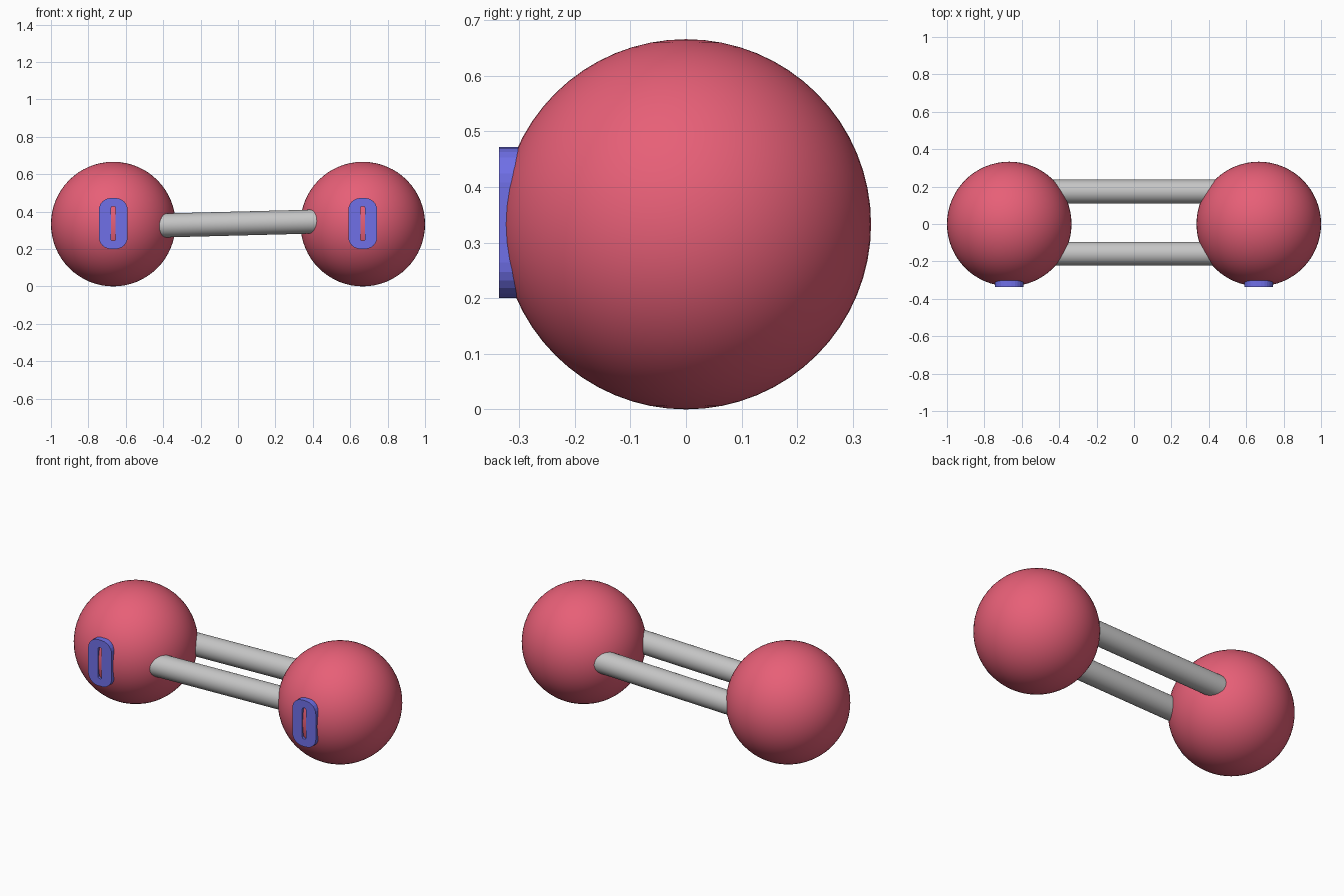
import bpy
import bmesh
from math import cos, sin, pi, atan

cube = bpy.data.objects.get("Cube")
if cube:
    bpy.data.objects.remove(cube, do_unlink=True)

BALL_X, RADIUS = 0.667, 0.333


def material(name, colour):
    mat = bpy.data.materials.new(name)
    mat.use_nodes = True
    mat.diffuse_color = (*colour, 1)
    mat.node_tree.nodes["Principled BSDF"].inputs["Base Color"].default_value = (*colour, 1)
    return mat


RED = material("rose red", (0.8, 0.115, 0.185))
BLUE = material("violet blue", (0.16, 0.16, 0.8))
GREY = material("grey", (0.56, 0.56, 0.56))


def finish(obj, name, mat):
    obj.name = name
    obj.data.materials.append(mat)
    return obj


def ball(name, x):
    bpy.ops.mesh.primitive_uv_sphere_add(segments=64, ring_count=32, radius=RADIUS,
                                         location=(x, 0, RADIUS))
    bpy.ops.object.shade_smooth()
    finish(bpy.context.object, name, RED)


def rod(name, y):
    # Slightly tilted bar whose ends are buried in both balls
    bpy.ops.mesh.primitive_cylinder_add(vertices=32, radius=0.064, depth=1.1,
                                        location=(0, y, 0.336),
                                        rotation=(0, pi / 2 - atan(0.026), 0))
    bpy.ops.object.shade_smooth_by_angle()
    finish(bpy.context.object, name, GREY)


def rounded_outline(half_w, half_h, r, steps=6):
    points = []
    for i, (sx, sz) in enumerate([(1, 1), (-1, 1), (-1, -1), (1, -1)]):
        for k in range(steps + 1):
            a = (i + k / steps) * pi / 2
            points.append((sx * (half_w - r) + r * cos(a), sz * (half_h - r) + r * sin(a)))
    return points


def ring(name, x):
    # Upright rounded plate with a narrow slot, sunk into the ball
    bm = bmesh.new()
    outer = rounded_outline(0.077, 0.136, 0.064)
    inner = rounded_outline(0.012, 0.092, 0.010)
    loops = [[bm.verts.new((px, y, pz)) for px, pz in outline]
             for outline, y in [(outer, -0.336), (outer, -0.25), (inner, -0.25), (inner, -0.336)]]
    n = len(outer)
    for a, b in zip(loops, loops[1:] + loops[:1]):
        for i in range(n):
            j = (i + 1) % n
            bm.faces.new((a[i], a[j], b[j], b[i]))
    bmesh.ops.recalc_face_normals(bm, faces=bm.faces)
    mesh = bpy.data.meshes.new(name)
    bm.to_mesh(mesh)
    bm.free()
    obj = bpy.data.objects.new(name, mesh)
    obj.location = (x, 0, 0.336)
    bpy.context.collection.objects.link(obj)
    finish(obj, name, BLUE)


# Balls with their front plates
for side, sign in (("left", 1), ("right", -1)):
    ball(side + "_ball", sign * BALL_X)
    ring(side + "_slotted_plate", sign * BALL_X)

# Two connecting rods
rod("front_rod", -0.159)
rod("back_rod", 0.173)
